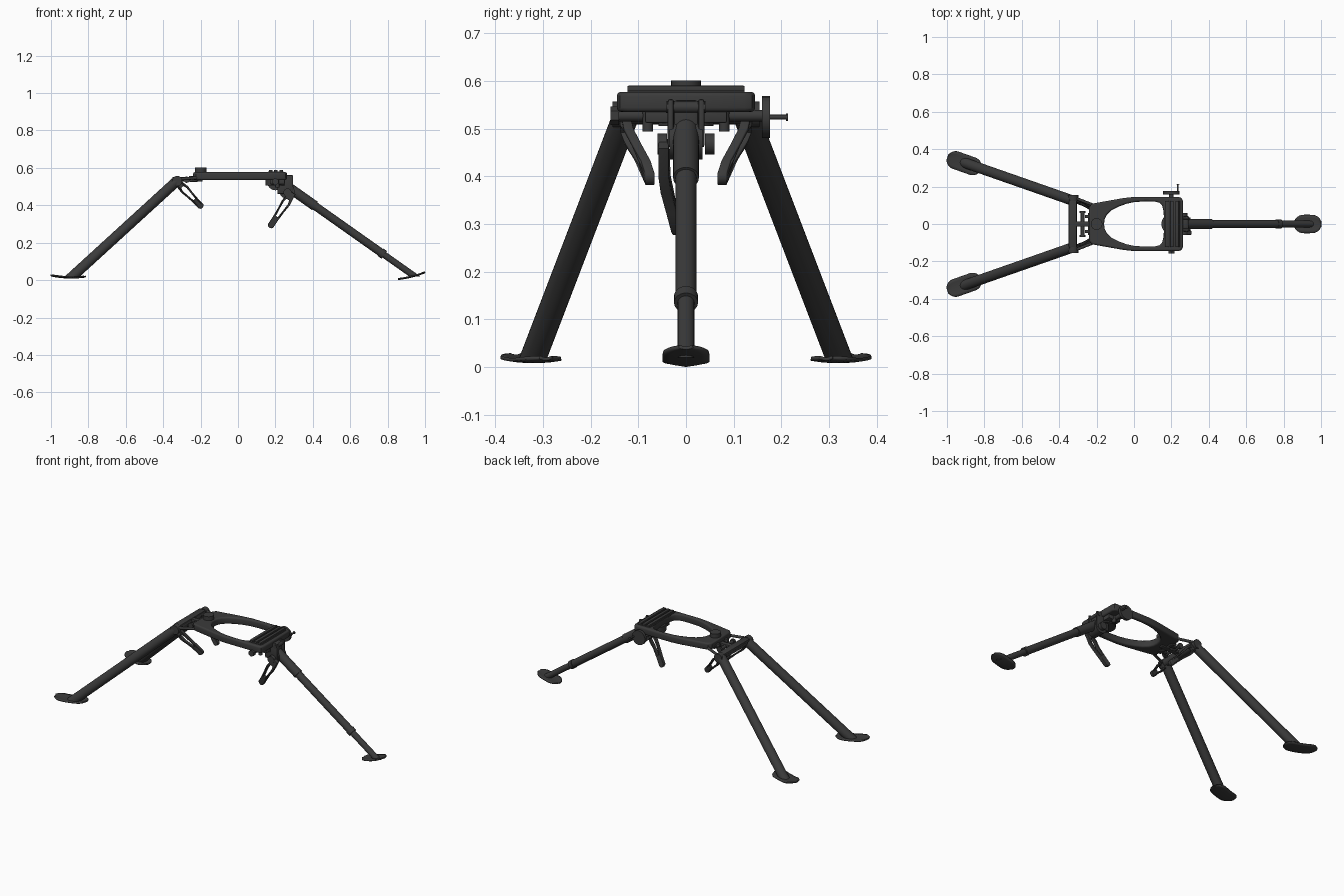
import bpy, bmesh, math
from mathutils import Vector, Matrix

if "Cube" in bpy.data.objects:
    bpy.data.objects.remove(bpy.data.objects["Cube"])

metal = bpy.data.materials.new("dark gunmetal")
metal.diffuse_color = (0.043, 0.043, 0.043, 1)
metal.use_nodes = True
metal.node_tree.nodes["Principled BSDF"].inputs["Base Color"].default_value = metal.diffuse_color


def finish(ob):
    ob.data.materials.clear()
    ob.data.materials.append(metal)
    bpy.ops.object.select_all(action='DESELECT')
    ob.select_set(True)
    bpy.context.view_layer.objects.active = ob
    bpy.ops.object.shade_smooth_by_angle(angle=math.radians(35))
    return ob


def from_bmesh(name, bm):
    bmesh.ops.recalc_face_normals(bm, faces=bm.faces)
    me = bpy.data.meshes.new(name)
    bm.to_mesh(me)
    bm.free()
    ob = bpy.data.objects.new(name, me)
    bpy.context.collection.objects.link(ob)
    return finish(ob)


def box(name, lo, hi, bevel=0.004):
    bm = bmesh.new()
    bmesh.ops.create_cube(bm, size=1)
    for v in bm.verts:
        v.co = Vector([l + (c + 0.5) * (h - l) for c, l, h in zip(v.co, lo, hi)])
    bmesh.ops.bevel(bm, geom=bm.edges[:], offset=bevel, segments=2, affect='EDGES', profile=0.5)
    return from_bmesh(name, bm)


def rod(name, p0, p1, r, sides=24, floor=None):
    """Cylinder between two points; floor trims the far end to a level."""
    p0, p1 = Vector(p0), Vector(p1)
    d = (p1 - p0).normalized()
    m = Matrix.Translation((p0 + p1) / 2) @ d.to_track_quat('Z', 'Y').to_matrix().to_4x4()
    bm = bmesh.new()
    bmesh.ops.create_cone(bm, cap_ends=True, segments=sides, radius1=r, radius2=r,
                          depth=(p1 - p0).length, matrix=m)
    if floor is not None:
        mid = (p0 + p1) / 2
        for v in bm.verts:
            if (v.co - mid).dot(d) > 0:
                v.co += d * ((floor - v.co.z) / d.z)
    return from_bmesh(name, bm)


def plate(name, loops, thick, bevel, matrix, bend=None):
    """Flat outline with optional holes, extruded and bevelled."""
    cu = bpy.data.curves.new(name, 'CURVE')
    cu.dimensions, cu.fill_mode = '2D', 'BOTH'
    cu.extrude, cu.bevel_depth, cu.bevel_resolution = thick / 2 - bevel, bevel, 2
    cu.offset = -bevel
    for pts in loops:
        s = cu.splines.new('POLY')
        s.points.add(len(pts) - 1)
        for p, (x, y) in zip(s.points, pts):
            p.co = (x, y, 0, 1)
        s.use_cyclic_u = True
    ob = bpy.data.objects.new(name, cu)
    bpy.context.collection.objects.link(ob)
    bpy.ops.object.select_all(action='DESELECT')
    ob.select_set(True)
    bpy.context.view_layer.objects.active = ob
    bpy.ops.object.convert(target='MESH')
    ob = bpy.context.view_layer.objects.active
    if bend:
        for v in ob.data.vertices:
            v.co.z += bend(v.co.x)
    ob.data.transform(matrix)
    return finish(ob)


def mirrored(half):
    return half + [(x, -y) for x, y in reversed(half) if y > 0]


def lever(name, p0, p1, y, thick, bend):
    """Slotted locking lever lying in the xz plane."""
    a, b = Vector((p0[0], 0, p0[1])), Vector((p1[0], 0, p1[1]))
    L = (b - a).length
    u = (b - a) / L
    n = Vector((0, 1, 0))
    w = n.cross(u)
    m = Matrix((u, w, n)).transposed().to_4x4()
    m.translation = a + n * y
    outer = mirrored([(0, 0.018), (0.3 * L, 0.025), (0.5 * L, 0.02), (0.75 * L, 0.017),
                      (0.94 * L, 0.017), (0.98 * L, 0.012), (L, 0.004)])
    slot = mirrored([(0.2 * L, 0.008), (0.3 * L, 0.013), (0.5 * L, 0.01), (0.68 * L, 0.006)])
    return plate(name, [outer, slot], thick, 0.003, m, lambda x: bend(x / L))


def foot(name, centre, angle, a, r, rise):
    """Thin round-ended pad, curved along its length."""
    bm = bmesh.new()
    rows = []
    for i in range(25):
        u = -a * math.cos(math.pi * i / 24)
        e = max(0, abs(u) - (a - r)) / r
        w = max(0.014, r * math.sqrt(max(0, 1 - e * e)))
        rows.append([bm.verts.new((u, w * k / 3, rise(u / a) + 0.004 * (k / 3) ** 2))
                     for k in range(-3, 4)])
    for p, q in zip(rows, rows[1:]):
        for k in range(6):
            bm.faces.new((p[k], q[k], q[k + 1], p[k + 1]))
    bm.transform(Matrix.Translation(centre) @ Matrix.Rotation(angle, 4, 'Z'))
    ob = from_bmesh(name, bm)
    mod = ob.modifiers.new("thickness", 'SOLIDIFY')
    mod.thickness, mod.offset = 0.007, 0
    return ob


# Top frame with its large opening
frame = mirrored([(-0.24, 0.09), (-0.225, 0.108), (-0.19, 0.115), (-0.06, 0.138), (0.0, 0.145),
                  (0.24, 0.145), (0.255, 0.138), (0.262, 0.122)])
opening = mirrored([(-0.16, 0), (-0.157, 0.025), (-0.145, 0.05), (-0.12, 0.073), (-0.08, 0.094),
                    (-0.04, 0.108), (0.0, 0.117), (0.06, 0.121), (0.11, 0.12), (0.135, 0.114),
                    (0.15, 0.1), (0.158, 0.07), (0.16, 0.03)])
plate("top_frame", [frame, opening], 0.042, 0.009, Matrix.Translation((0, 0, 0.556)))

# Ribbed cradle and rear locating stud
box("cradle_base", (0.16, -0.123, 0.57), (0.245, 0.123, 0.58), 0.002)
for i in range(3):
    x = 0.165 + i * 0.028
    box("cradle_rib", (x, -0.123, 0.575), (x + 0.019, 0.123, 0.59), 0.003)
rod("rear_stud", (-0.2, 0, 0.56), (-0.2, 0, 0.601), 0.031, 32)

# Cross bolt, side knob and its crank pin
rod("cross_bolt", (0.2, -0.158, 0.527), (0.2, 0.165, 0.527), 0.012)
rod("bolt_head", (0.2, -0.158, 0.527), (0.2, -0.14, 0.527), 0.019, 6)
rod("side_knob", (0.2, 0.159, 0.524), (0.2, 0.176, 0.524), 0.044, 16)
rod("knob_pin", (0.234, 0.17, 0.524), (0.234, 0.213, 0.524), 0.005, 12)
rod("knob_pin_head", (0.234, 0.21, 0.524), (0.234, 0.214, 0.524), 0.008, 12)

# Swivel under the frame
rod("swivel_disc", (0.205, 0, 0.505), (0.205, 0, 0.545), 0.058, 32)
box("swivel_block", (0.17, -0.086, 0.512), (0.25, 0.086, 0.54))
for s in (-1, 1):
    rod("swivel_screw", (0.21, s * 0.08, 0.494), (0.21, s * 0.08, 0.54), 0.011, 12)
    box("hinge_cheek", (0.21, s * 0.032 - 0.007, 0.46), (0.295, s * 0.032 + 0.007, 0.562), 0.006)
    rod("hinge_knob", (0.265, s * 0.04, 0.468), (0.265, s * 0.06, 0.468), 0.022)
box("hinge_lug", (0.23, -0.026, 0.49), (0.285, 0.026, 0.56), 0.008)
rod("hinge_bolt", (0.28, -0.042, 0.545), (0.28, 0.042, 0.545), 0.012)
rod("hinge_barrel", (0.262, -0.035, 0.475), (0.262, 0.035, 0.475), 0.04, 32)

# Telescoping front leg
top, end = Vector((0.255, 0, 0.507)), Vector((0.935, 0, 0.027))
at = lambda t: top.lerp(end, t)
rod("front_leg_socket", at(0.0), at(0.23), 0.027)
rod("front_leg_upper_tube", at(0.1), at(0.77), 0.022)
rod("front_leg_collar", at(0.745), at(0.775), 0.025)
rod("front_leg_lower_tube", at(0.7), at(1.0), 0.0175, floor=0.02)
foot("front_foot", (0.928, 0, 0), 0, 0.072, 0.049,
     lambda t: 0.017 + 0.018 * t + 0.005 * t * t)
lever("front_lever", (0.292, 0.468), (0.168, 0.28), -0.047, 0.022,
      lambda t: 0.03 * max(0, t - 0.4) / 0.6)

# Rear crossbar and link to the frame
rod("rear_crossbar", (-0.325, -0.142, 0.53), (-0.325, 0.142, 0.53), 0.021)
box("crossbar_bracket", (-0.35, -0.125, 0.535), (-0.307, 0.125, 0.552))
box("rear_link", (-0.315, -0.014, 0.527), (-0.19, 0.014, 0.55))
rod("rear_link_pin", (-0.275, -0.07, 0.537), (-0.275, 0.07, 0.537), 0.01, 16)
rod("rear_hinge_pin", (-0.232, -0.06, 0.54), (-0.232, 0.06, 0.54), 0.013, 16)

for s, side in ((-1, "near"), (1, "far")):
    # Link hardware on each side
    rod(side + "_link_nut", (-0.275, s * 0.058, 0.537), (-0.275, s * 0.07, 0.537), 0.017, 12)
    box(side + "_link_lug", (-0.262, s * 0.04 - 0.009, 0.525), (-0.215, s * 0.04 + 0.009, 0.557))
    rod(side + "_brace", (-0.318, s * 0.14, 0.54), (-0.215, s * 0.1, 0.547), 0.008, 12)
    rod(side + "_leg_pivot", (-0.325, s * 0.122, 0.53), (-0.325, s * 0.154, 0.53), 0.027)
    # Splayed rear leg with pad and lever
    rod(side + "_rear_leg", (-0.33, s * 0.126, 0.527), (-0.885, s * 0.32, 0.02), 0.0275,
        floor=0.016)
    foot(side + "_rear_foot", (-0.908, s * 0.325, 0), math.pi - s * 0.34, 0.095, 0.048,
         lambda t: 0.012 + 0.003 * t + 0.008 * t * t)
    lever(side + "_rear_lever", (-0.325, 0.525), (-0.19, 0.387), s * 0.128, 0.02,
          lambda t, s=s: -s * 0.052 * min(1, max(0, t - 0.2) / 0.65))
